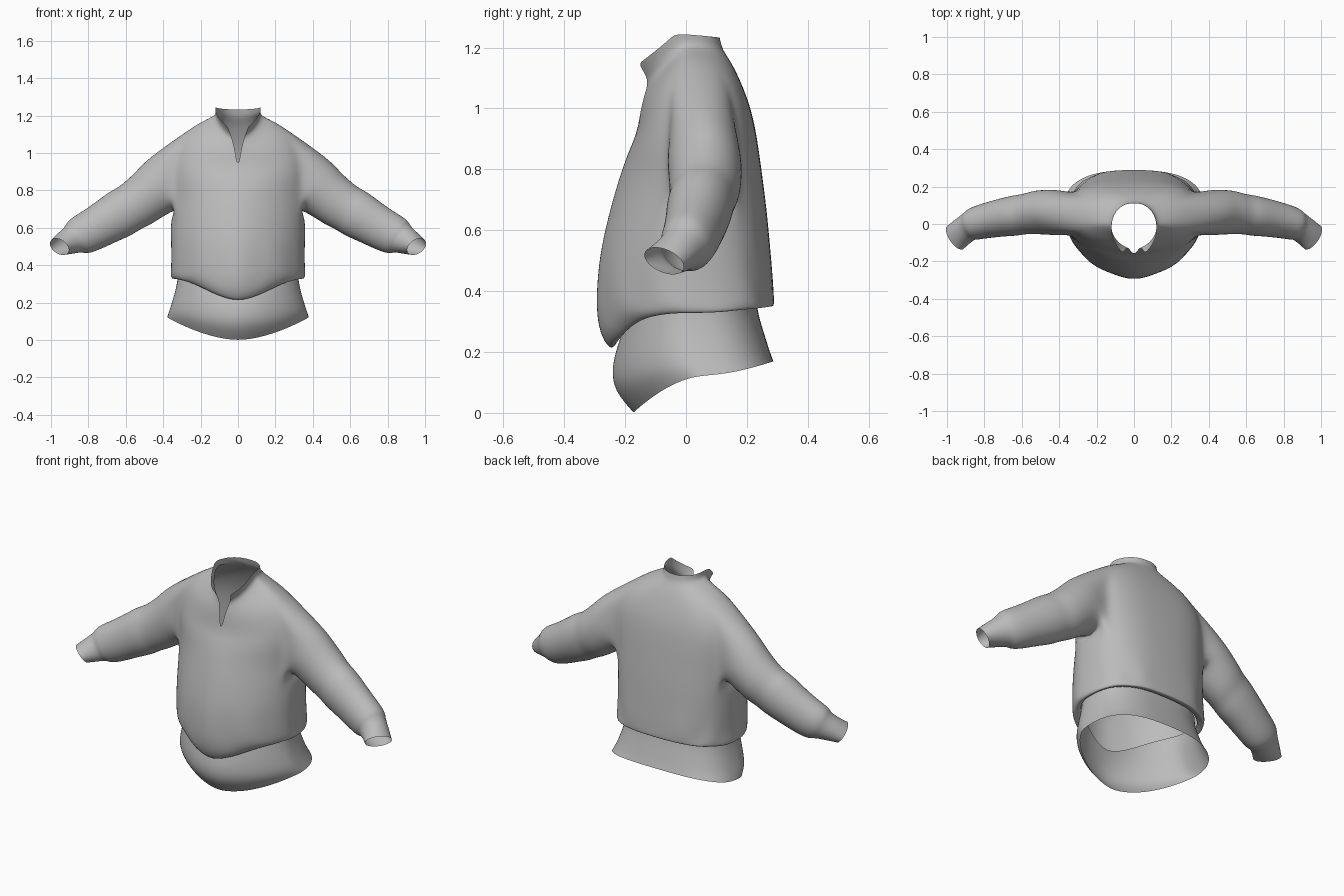
import bpy, bmesh, math
from mathutils import Vector

cube = bpy.data.objects.get("Cube")
if cube:
    bpy.data.objects.remove(cube)

cloth = bpy.data.materials.new("grey_cloth")
cloth.use_nodes = True
GREY = (0.5, 0.5, 0.5, 1)
cloth.diffuse_color = GREY
cloth.node_tree.nodes["Principled BSDF"].inputs["Base Color"].default_value = GREY

COLS = 16                      # columns from centre front to centre back


def half_ring(bm, w, yf, yb, zs, zf, zb, dip=2, gap=0, round_front=1.15, round_back=0.74):
    """Left half of a body ring; z differs at side, front and back."""
    mid, half = (yf + yb) / 2, (yb - yf) / 2
    start = math.asin((gap / w) ** (1 / round_front)) if gap else 0
    verts = []
    for c in range(COLS + 1):
        a = start + (math.pi - start) * c / COLS
        s, k = max(0, math.sin(a)), math.cos(a)
        p = round_front if k > 0 else round_back
        x = 0 if c == COLS or a == 0 else w * s ** p
        y = mid - math.copysign(half * abs(k) ** p, k)
        z = zs + (zf - zs) * k ** dip if k > 0 else zs + (zb - zs) * abs(k) ** 1.2
        verts.append(bm.verts.new((x, y, z)))
    return verts


def skin(bm, lower, upper, closed=False, skip=()):
    n = len(lower)
    for c in range(n if closed else n - 1):
        if c not in skip:
            d = (c + 1) % n
            bm.faces.new((lower[c], lower[d], upper[d], upper[c]))


def finish(bm, name):
    """Mirror the half across x and smooth it."""
    mesh = bpy.data.meshes.new(name)
    for f in bm.faces:
        f.smooth = True
    bm.to_mesh(mesh)
    bm.free()
    obj = bpy.data.objects.new(name, mesh)
    bpy.context.collection.objects.link(obj)
    mesh.materials.append(cloth)
    mirror = obj.modifiers.new("mirror", 'MIRROR')
    mirror.merge_threshold = 0.002
    sub = obj.modifiers.new("smooth", 'SUBSURF')
    sub.levels = sub.render_levels = 2
    return obj


# Body, from the tucked hem to the rim of the split collar:
# half width, front y, back y, side z, front z, back z, front dip sharpness
body = [
    (.328, -.228, .250, .340, .23, .36, 4),
    (.350, -.247, .288, .322, .20, .345, 4),
    (.362, -.280, .291, .337, .245, .36, 4),
    (.360, -.296, .289, .372, .32, .40, 3),
    (.358, -.295, .285, .44, .42, .46, 2),
    (.360, -.282, .277, .55, .54, .55, 2),
    (.362, -.248, .266, .66, .68, .67, 2),
    (.365, -.215, .250, .77, .79, .79, 2),
    (.370, -.185, .235, .88, .87, .90, 2),
    (.360, -.161, .215, 1.00, .92, 1.00, 2),
    (.300, -.148, .180, 1.10, 1.00, 1.09, 2),
    (.205, -.138, .150, 1.165, 1.045, 1.15, 1.6),
    (.135, -.132, .126, 1.195, 1.075, 1.185, 1.3),
    (.118, -.150, .117, 1.213, 1.10, 1.205, 1.2),
    (.122, -.184, .111, 1.245, 1.125, 1.233, 1.1),
]
gaps = {10: .014, 11: .024, 12: .034, 13: .045, 14: .058}
LOW, HIGH, FRONT, BACK = 6, 10, 6, 11      # armhole rows and columns
CHEST, NECK = 8, 11                        # rows where the outline changes

bm = bmesh.new()
rows = []
for i, r in enumerate(body):
    outline = (1.2, .87) if i >= NECK else (1.0, .72) if i >= CHEST else (1.15, .74)
    rows.append(half_ring(bm, *r, gaps.get(i, 0), *outline))
for i in range(len(rows) - 1):
    hole = range(FRONT, BACK) if LOW <= i < HIGH else ()
    skin(bm, rows[i], rows[i + 1], skip=hole)

# Sleeve grown from the armhole edge
loop = [rows[LOW][c] for c in range(FRONT, BACK)]
loop += [rows[r][BACK] for r in range(LOW, HIGH)]
loop += [rows[HIGH][c] for c in range(BACK, FRONT, -1)]
loop += [rows[r][FRONT] for r in range(HIGH, LOW, -1)]

# centre, half height, half depth, tilt and yaw in degrees
sleeve = [
    (.405, .060, .835, .158, .124, 32, 0),
    (.470, .064, .783, .142, .122, 31, 0),
    (.535, .062, .732, .136, .118, 29, 0),
    (.585, .053, .702, .128, .109, 28, 0),
    (.630, .046, .676, .133, .111, 27, 2),
    (.700, .036, .635, .122, .104, 27, 4),
    (.770, .022, .594, .115, .097, 27, 7),
    (.825, .010, .566, .110, .092, 28, 10),
    (.860, -.002, .550, .102, .086, 30, 14),
    (.876, -.010, .541, .083, .076, 32, 17),
    (.915, -.037, .520, .071, .073, 37, 22),
    (.955, -.072, .499, .056, .074, 44, 27),
]
for cx, cy, cz, high, deep, tilt, yaw in sleeve:
    t, s = math.radians(tilt), math.radians(yaw)
    up = Vector((math.sin(t), 0, math.cos(t))) * high
    side = Vector((math.sin(s), math.cos(s), -.6 * math.sin(s))) * deep
    ring = []
    for k in range(len(loop)):
        a = math.radians(220) + math.tau * k / len(loop)
        ring.append(bm.verts.new(Vector((cx, cy, cz)) + up * math.sin(a) + side * math.cos(a)))
    skin(bm, loop, ring, closed=True)
    loop = ring

# Soft gathers in the cloth above the hem
for r, depth in ((2, .005), (3, .007), (4, .005)):
    for c in range(2, COLS - 1):
        rows[r][c].co.y += depth * math.sin(c * 2.1 + r)
        rows[r][c].co.z += depth * math.cos(c * 1.7)
finish(bm, "pullover_body_and_sleeves")

# Lower band hanging out below the hem
band = [
    (.322, -.215, .232, .37, .25, .38, 4),
    (.325, -.232, .236, .31, .20, .33, 3),
    (.345, -.246, .258, .23, .14, .26, 2),
    (.368, -.237, .275, .16, .07, .205, 2),
    (.380, -.174, .288, .122, .0, .17, 2),
]
bm = bmesh.new()
rows = [half_ring(bm, *r) for r in reversed(band)]
for lower, upper in zip(rows, rows[1:]):
    skin(bm, lower, upper)
finish(bm, "hem_band")
